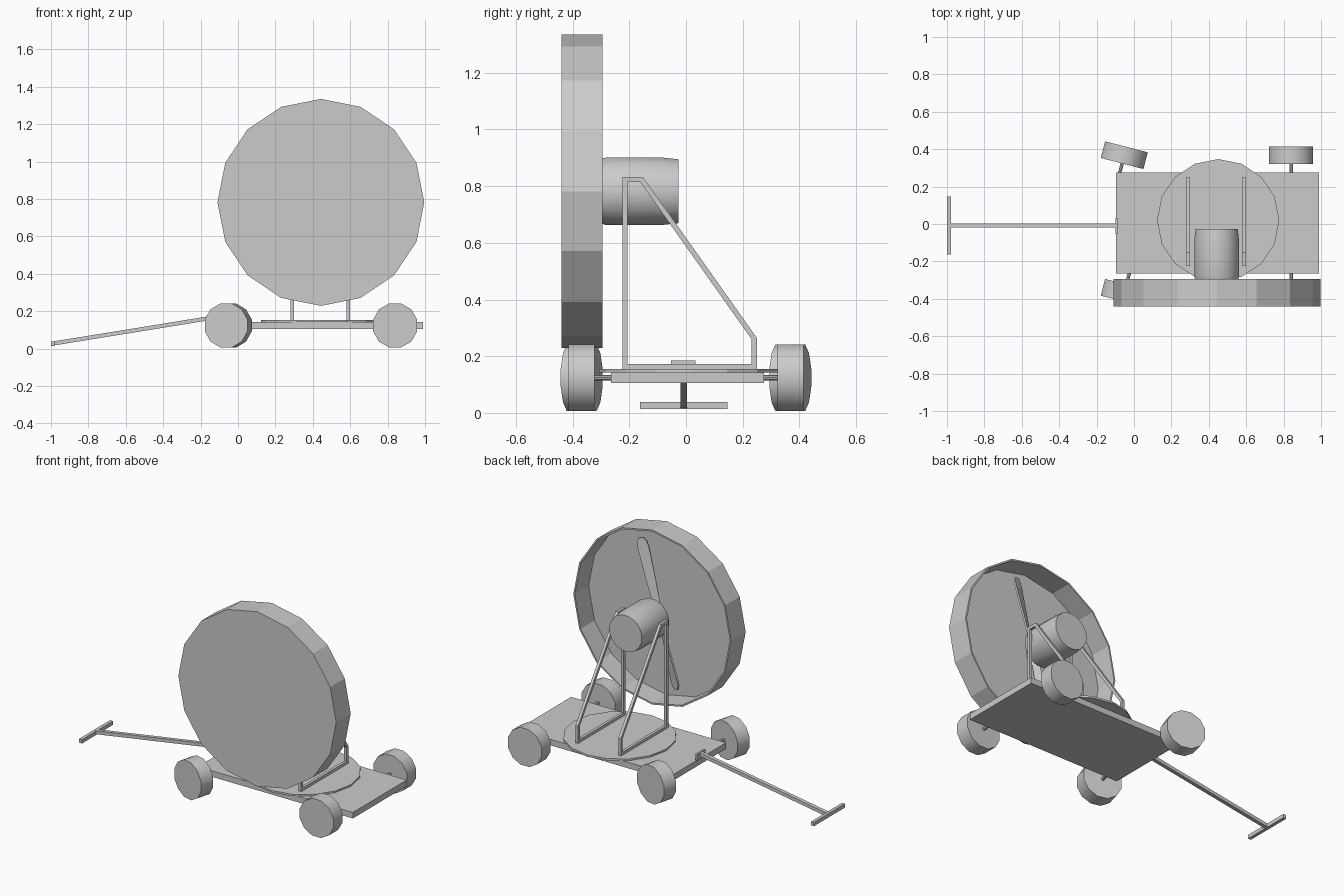
import bpy, bmesh, math
from mathutils import Vector, Matrix

cube = bpy.data.objects.get("Cube")
if cube:
    bpy.data.objects.remove(cube, do_unlink=True)

grey = bpy.data.materials.new("plain_grey")
grey.use_nodes = True
grey.diffuse_color = (0.6, 0.6, 0.6, 1)
grey.node_tree.nodes["Principled BSDF"].inputs["Base Color"].default_value = (0.6, 0.6, 0.6, 1)


def finish(name, bm, smooth=False):
    bmesh.ops.recalc_face_normals(bm, faces=bm.faces)
    mesh = bpy.data.meshes.new(name)
    bm.to_mesh(mesh)
    bm.free()
    mesh.materials.append(grey)
    ob = bpy.data.objects.new(name, mesh)
    bpy.context.collection.objects.link(ob)
    if smooth:
        bpy.ops.object.select_all(action='DESELECT')
        ob.select_set(True)
        bpy.context.view_layer.objects.active = ob
        bpy.ops.object.shade_smooth_by_angle(angle=math.radians(40))
    return ob


def loft(bm, rings):
    """Skin a list of vertex rings and cap both ends."""
    loops = [[bm.verts.new(p) for p in ring] for ring in rings]
    n = len(loops[0])
    for a, b in zip(loops, loops[1:]):
        for i in range(n):
            j = (i + 1) % n
            bm.faces.new((a[i], a[j], b[j], b[i]))
    bm.faces.new(loops[0])
    bm.faces.new(loops[-1])


def lathe(name, profile, sides, loc, turn=None, phase=0.0, smooth=False):
    """Revolve (radius, y) points about the y axis."""
    angles = [math.tau * (i + phase) / sides for i in range(sides)]
    bm = bmesh.new()
    loft(bm, [[(r * math.sin(a), y, r * math.cos(a)) for a in angles] for r, y in profile])
    ob = finish(name, bm, smooth)
    ob.location = loc
    if turn:
        ob.rotation_euler = turn
    return ob


def box(name, low, high):
    low, high = Vector(low), Vector(high)
    bm = bmesh.new()
    bmesh.ops.create_cube(bm, size=1, matrix=Matrix.Translation((low + high) / 2)
                          @ Matrix.Diagonal((*(high - low), 1)))
    return finish(name, bm)


def bent_frame(name, x, path, width):
    """Closed square-section frame in a plane of constant x, with mitred corners."""
    pts = [Vector(p) for p in path]
    bm = bmesh.new()
    sections = []
    for i, p in enumerate(pts):
        d1 = (p - pts[i - 1]).normalized()
        d2 = (pts[(i + 1) % len(pts)] - p).normalized()
        n1, n2 = Vector((-d1.y, d1.x)), Vector((-d2.y, d2.x))
        mitre = (n1 + n2) / (1 + n1.dot(n2)) * width / 2
        h = width / 2
        corners = ((-h, p - mitre), (h, p - mitre), (h, p + mitre), (-h, p + mitre))
        sections.append([bm.verts.new((x + dx, q.x, q.y)) for dx, q in corners])
    for i, a in enumerate(sections):
        b = sections[(i + 1) % len(sections)]
        for k in range(4):
            m = (k + 1) % 4
            bm.faces.new((a[k], a[m], b[m], b[k]))
    return finish(name, bm)


# Cart deck and turntable
box("deck", (-0.095, -0.265, 0.105), (0.99, 0.275, 0.143))
lathe("turntable", [(0.327, -0.006), (0.327, 0.006)], 16, (0.45, 0.02, 0.148),
      (math.pi / 2, 0, 0))

# Wheels on short axles; the pair near the handle is steered
steer = -math.radians(14.5)
wheel_profile = [(0.122, -0.046), (0.122, 0.046)]
for side, label in ((1, "back"), (-1, "front")):
    for x, turn, end in ((0.84, 0, "left"), (-0.052, steer, "right")):
        centre = Vector((x, side * 0.368, 0.124))
        lathe(f"{label}_{end}_wheel", wheel_profile, 12, centre, (0, 0, turn), 0.5, True)
        inward = Matrix.Rotation(turn, 3, 'Z') @ Vector((0, -side * 0.085, 0))
        lathe(f"{label}_{end}_axle", [(0.009, -0.045), (0.009, 0.045)], 8,
              centre + inward, (0, 0, turn))

# Pull handle
box("handle_bracket", (-0.1, -0.053, 0.143), (-0.088, 0.033, 0.184))
bm = bmesh.new()
loft(bm, [[(x, y, z + dz) for y, dz in ((-0.02, -0.011), (0.004, -0.011), (0.004, 0.011), (-0.02, 0.011))]
          for x, z in ((-0.09, 0.173), (-0.985, 0.028))])
finish("handle_shaft", bm)
box("handle_grip", (-1.0, -0.163, 0.014), (-0.979, 0.147, 0.038))

# Pair of support frames
frame_path = [(-0.215, 0.163), (-0.215, 0.824), (-0.157, 0.824), (0.241, 0.262), (0.241, 0.163)]
for x, label in ((0.29, "right"), (0.59, "left")):
    bent_frame(f"{label}_support_frame", x, frame_path, 0.018)

# Motor and drive shaft
hub = (0.442, 0, 0.782)
lathe("motor", [(0.117, -0.297), (0.122, -0.28), (0.122, -0.09), (0.115, -0.027)],
      16, hub, phase=0.5, smooth=True)
lathe("drive_shaft", [(0.03, -0.39), (0.03, -0.296)], 12, hub, smooth=True)

# Open-backed fan drum with a closed front
lathe("fan_drum", [(0.543, -0.434), (0.543, -0.295), (0.553, -0.295), (0.553, -0.44)], 16, (0.443, 0, 0.782))

# Two twisted propeller blades
for k in range(2):
    bm = bmesh.new()
    rings = []
    for r, width, twist in ((0.0, 0.035, 40), (0.2, 0.055, 30), (0.4, 0.068, 20),
                            (0.44, 0.06, 18), (0.465, 0.03, 18)):
        spin = Matrix.Rotation(math.radians(twist), 3, 'Z')
        rings.append([spin @ Vector((sx * width / 2, sy * 0.005, r))
                      for sx, sy in ((-1, -1), (1, -1), (1, 1), (-1, 1))])
    loft(bm, rings)
    blade = finish(f"propeller_blade_{k + 1}", bm)
    blade.location = (hub[0], -0.36, hub[2])
    blade.rotation_euler = (0, math.radians(15.5) + math.pi * k, 0)
